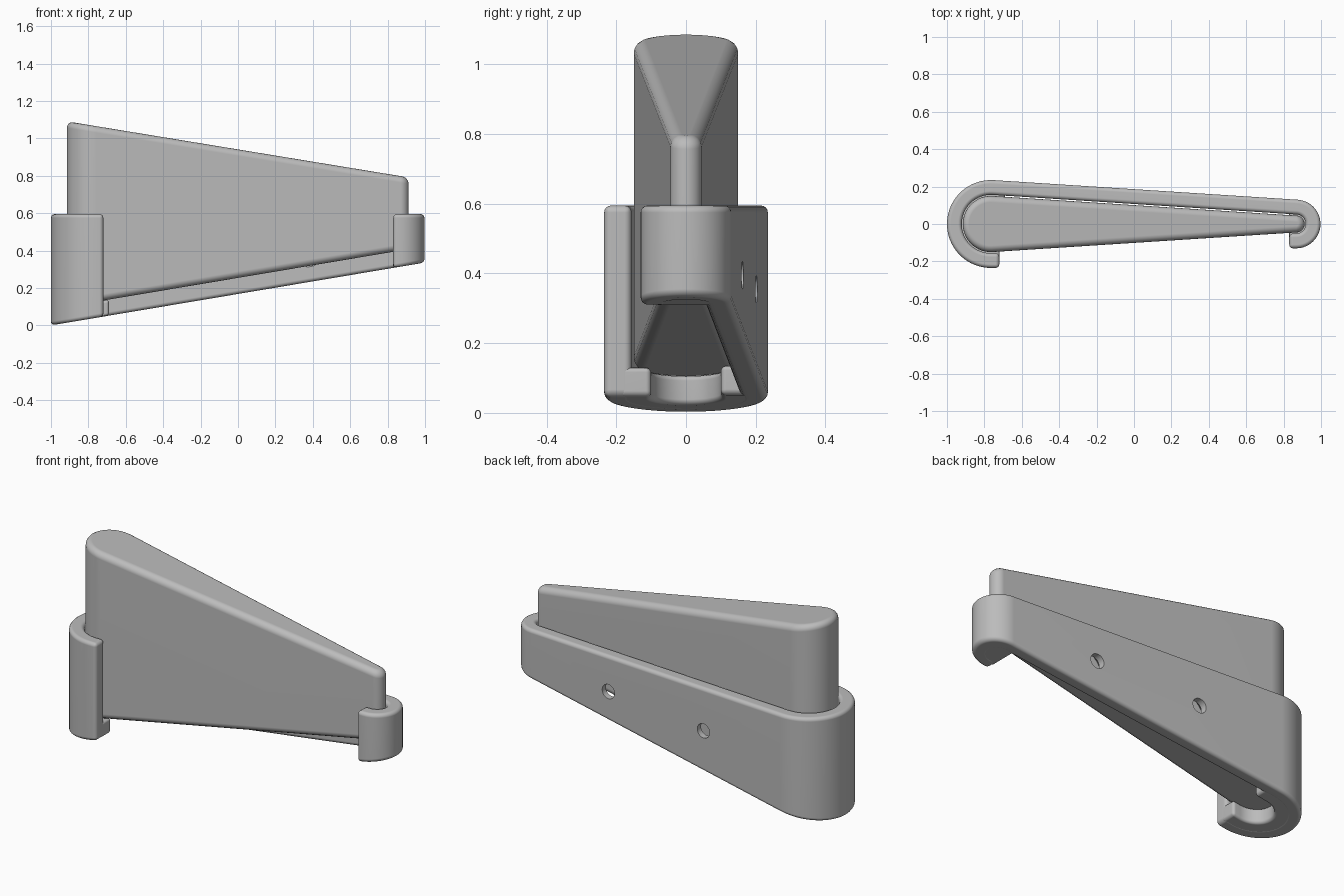
import bpy
import bmesh
from math import sin, cos, asin, radians, pi

if "Cube" in bpy.data.objects:
    bpy.data.objects.remove(bpy.data.objects["Cube"], do_unlink=True)

grey = bpy.data.materials.new("plain grey")
grey.use_nodes = True
colour = (0.5, 0.5, 0.5, 1)
grey.diffuse_color = colour
grey.node_tree.nodes["Principled BSDF"].inputs["Base Color"].default_value = colour

BIG_X, SMALL_X = -0.765, 0.867      # centres of the two rounded ends
FRONT_L, FRONT_R = -0.72, 0.83      # limits of the front opening
SLOPE = 0.168


def base(x):
    return SLOPE * (x + 1)


def arc(cx, r, start, end, steps=32):
    angles = [radians(start + (end - start) * i / steps) for i in range(steps + 1)]
    return [(cx + r * cos(a), r * sin(a)) for a in angles]


def apply(obj, kind, **settings):
    mod = obj.modifiers.new(kind.title(), kind)
    for key, value in settings.items():
        setattr(mod, key, value)
    bpy.ops.object.modifier_apply(modifier=mod.name)


def prism(name, outline, low, high, bevel):
    """Upright prism whose bottom and top heights depend on x, with rounded edges."""
    bm = bmesh.new()
    bottom = [bm.verts.new((x, y, low(x))) for x, y in outline]
    top = [bm.verts.new((x, y, high(x))) for x, y in outline]
    bm.faces.new(bottom)
    bm.faces.new(top)
    n = len(outline)
    for i in range(n):
        j = (i + 1) % n
        bm.faces.new((bottom[i], bottom[j], top[j], top[i]))
    bmesh.ops.recalc_face_normals(bm, faces=bm.faces)
    mesh = bpy.data.meshes.new(name)
    bm.to_mesh(mesh)
    bm.free()
    mesh.materials.append(grey)
    obj = bpy.data.objects.new(name, mesh)
    bpy.context.collection.objects.link(obj)
    bpy.ops.object.select_all(action="DESELECT")
    obj.select_set(True)
    bpy.context.view_layer.objects.active = obj
    apply(obj, "BEVEL", width=bevel, segments=4, limit_method="ANGLE",
          angle_limit=radians(30), use_clamp_overlap=False)
    return obj


def finish(obj):
    bpy.ops.object.select_all(action="DESELECT")
    obj.select_set(True)
    bpy.context.view_layer.objects.active = obj
    bpy.ops.object.shade_smooth_by_angle(angle=radians(30))
    obj.modifiers.new("Flat face shading", "WEIGHTED_NORMAL").keep_sharp = True


def tangent(r_big, r_small):
    return 90 - asin((r_big - r_small) / (SMALL_X - BIG_X)) * 180 / pi


# Wedge block, tapered in plan with sloping top and bottom
t = tangent(0.15, 0.045)
block_outline = arc(BIG_X, 0.15, t, 360 - t) + arc(SMALL_X, 0.045, -t, t)
finish(prism("wedge_block", block_outline, lambda x: base(x) + 0.086,
             lambda x: 1.085 - 0.164 * (x + 0.88), 0.034))


# Holder wall, hooked around both ends and open at the front
def hook_path(r_big, r_small):
    a = tangent(r_big, r_small)
    return ([(FRONT_L, -r_big)] + arc(BIG_X, r_big, 270, a)
            + arc(SMALL_X, r_small, a, -90) + [(FRONT_R, -r_small)])


wall_outline = hook_path(0.235, 0.13) + hook_path(0.156, 0.051)[::-1]
holder = prism("holder_wall", wall_outline, base, lambda x: 0.595, 0.02)

# Countersunk screw holes through the back wall
for x, z in ((0.37, 0.395), (-0.25, 0.355)):
    wall_y = 0.235 - 0.0644 * (x - BIG_X)
    for r1, r2, depth, y in ((0.04, 0.04, 0.3, wall_y), (0.088, 0.04, 0.05, wall_y - 0.06)):
        bpy.ops.mesh.primitive_cone_add(vertices=32, radius1=r1, radius2=r2, depth=depth,
                                        location=(x, y, z), rotation=(-pi / 2, 0, 0))
        cutter = bpy.context.object
        cutter.name = "hole_cutter"
        cutter.hide_render = True
        bpy.context.view_layer.objects.active = holder
        apply(holder, "BOOLEAN", operation="DIFFERENCE", object=cutter, solver="EXACT")
        bpy.data.objects.remove(cutter, do_unlink=True)
finish(holder)

# Support ledge under the wide end
ledge_outline = ([(-0.69, 0.19)] + arc(BIG_X, 0.19, 90, 270) + [(FRONT_L, -0.19)]
                 + [(FRONT_L, -0.1)] + arc(BIG_X, 0.1, 270, 90) + [(-0.69, 0.1)])
finish(prism("wide_end_ledge", ledge_outline, lambda x: base(x) + 0.001,
             lambda x: base(x) + 0.085, 0.015))

# Solid support under the narrow end
plug_outline = [(FRONT_R, 0.09)] + arc(SMALL_X, 0.09, 90, -90) + [(FRONT_R, -0.09)]
finish(prism("narrow_end_ledge", plug_outline, lambda x: base(x) + 0.001,
             lambda x: base(x) + 0.085, 0.01))
